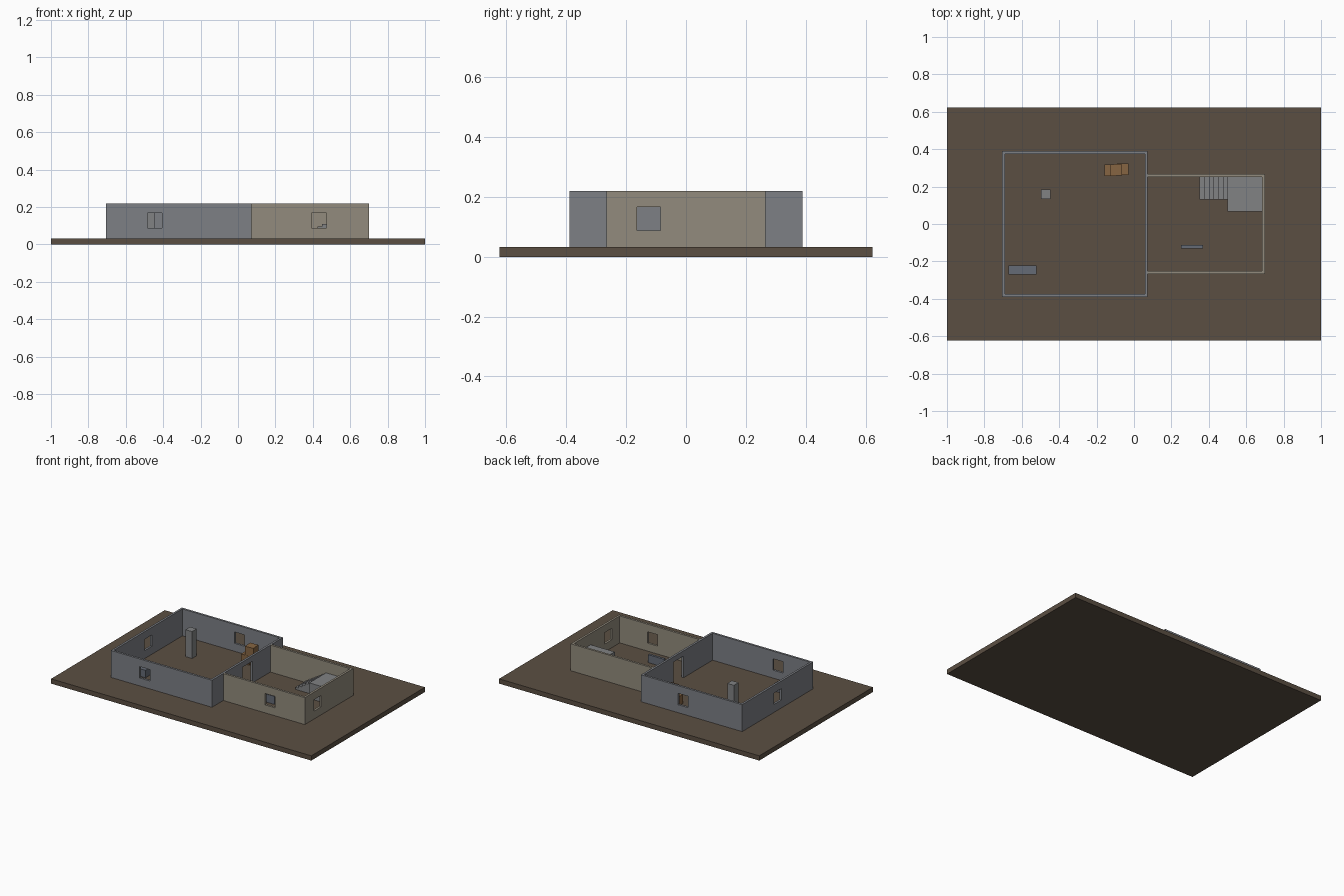
import bpy, bmesh
from mathutils import Matrix

if "Cube" in bpy.data.objects:
    bpy.data.objects.remove(bpy.data.objects["Cube"])

FLOOR, TOP, T = 0.033, 0.22, 0.015


def material(name, rgb):
    m = bpy.data.materials.new(name)
    m.diffuse_color = (*rgb, 1)
    m.use_nodes = True
    m.node_tree.nodes["Principled BSDF"].inputs["Base Color"].default_value = m.diffuse_color
    return m


earth = material("earth", (0.105, 0.078, 0.055))
grey = material("grey_wall", (0.205, 0.215, 0.235))
beige = material("beige_wall", (0.29, 0.26, 0.205))
wood = material("wood", (0.24, 0.13, 0.055))
steel = material("steel", (0.13, 0.147, 0.18))
stone = material("stone", (0.22, 0.225, 0.23))


def make(name, bm, mat=None):
    bmesh.ops.recalc_face_normals(bm, faces=bm.faces)
    me = bpy.data.meshes.new(name)
    bm.to_mesh(me)
    bm.free()
    ob = bpy.data.objects.new(name, me)
    bpy.context.collection.objects.link(ob)
    if mat:
        me.materials.append(mat)
    return ob


def boxes(name, ranges, mat=None):
    """One object from boxes given as (x0, x1, y0, y1, z0, z1)."""
    bm = bmesh.new()
    for x0, x1, y0, y1, z0, z1 in ranges:
        mtx = (Matrix.Translation(((x0 + x1) / 2, (y0 + y1) / 2, (z0 + z1) / 2))
               @ Matrix.Diagonal((x1 - x0, y1 - y0, z1 - z0, 1)))
        bmesh.ops.create_cube(bm, size=1, matrix=mtx)
    return make(name, bm, mat)


def cut(ob, ranges):
    """Subtract disjoint boxes from an object and apply the result."""
    cutter = boxes("cutter", ranges)
    cutter.hide_render = True
    mod = ob.modifiers.new("cut", "BOOLEAN")
    mod.object, mod.operation, mod.solver = cutter, "DIFFERENCE", "EXACT"
    bpy.context.view_layer.update()
    me = bpy.data.meshes.new_from_object(
        ob.evaluated_get(bpy.context.evaluated_depsgraph_get()))
    ob.modifiers.clear()
    ob.data = me
    bpy.data.objects.remove(cutter)


def opening(x, y, along_x, z0=0.088, z1=0.167, half=0.039):
    hx, hy = (half, 0.03) if along_x else (0.03, half)
    return (x - hx, x + hx, y - hy, y + hy, z0, z1)


# ground slab
boxes("ground", [(-1, 1, -0.624, 0.624, 0, FLOOR)], earth)

# large room: front, back and side windows, doorway to the small room
big = boxes("large_room_walls", [(-0.705, 0.073, -0.39, 0.39, FLOOR, TOP)], grey)
cut(big, [(-0.705 + T, 0.073 - T, -0.39 + T, 0.39 - T, 0, 0.3)])
cut(big, [opening(-0.444, -0.383, True), opening(-0.25, 0.383, True),
          opening(-0.698, 0, False),
          opening(0.066, 0, False, 0.01, 0.183, 0.055)])

# small room: three walls meeting the large room
small = boxes("small_room_walls", [(0.073, 0.70, -0.266, 0.266, FLOOR, TOP)], beige)
cut(small, [(0.0, 0.70 - T, -0.266 + T, 0.266 - T, 0, 0.3)])
cut(small, [opening(0.433, -0.259, True), opening(0.693, -0.125, False)])

# stairs: stepped profile extruded along y
N, RUN, RISE = 6, 0.025, 0.0155
profile = [(0.35, FLOOR)]
for i in range(N):
    z = FLOOR + RISE * (i + 1)
    profile += [(0.35 + RUN * i, z), (0.35 + RUN * (i + 1), z)]
profile.append((0.35 + RUN * N, FLOOR))
bm = bmesh.new()
face = bm.faces.new([bm.verts.new((x, 0.13, z)) for x, z in profile])
ext = bmesh.ops.extrude_face_region(bm, geom=[face])
bmesh.ops.translate(bm, vec=(0, 0.121, 0),
                    verts=[v for v in ext["geom"] if isinstance(v, bmesh.types.BMVert)])
make("stairs", bm, stone)

# landing at the top of the stairs
boxes("landing", [(0.50, 0.685, 0.068, 0.251, FLOOR, 0.142)], stone)

# pillar and low barriers
boxes("pillar", [(-0.497, -0.446, 0.133, 0.184, FLOOR, TOP)], stone)
boxes("low_block", [(-0.67, -0.522, -0.271, -0.221, FLOOR, 0.085)], steel)
boxes("low_panel", [(0.25, 0.37, -0.13, -0.113, FLOOR, 0.088)], steel)

# crates: two on the floor, one stacked across them
C = 0.062
for name, x, y, level, angle in [("crate_left", -0.126, 0.288, 0, 0),
                                 ("crate_right", -0.06, 0.293, 0, 0),
                                 ("crate_top", -0.097, 0.289, 1, 0.06)]:
    bm = bmesh.new()
    bmesh.ops.create_cube(bm, size=C)
    ob = make(name, bm, wood)
    ob.location = (x, y, FLOOR + C / 2 + level * C)
    ob.rotation_euler.z = angle
